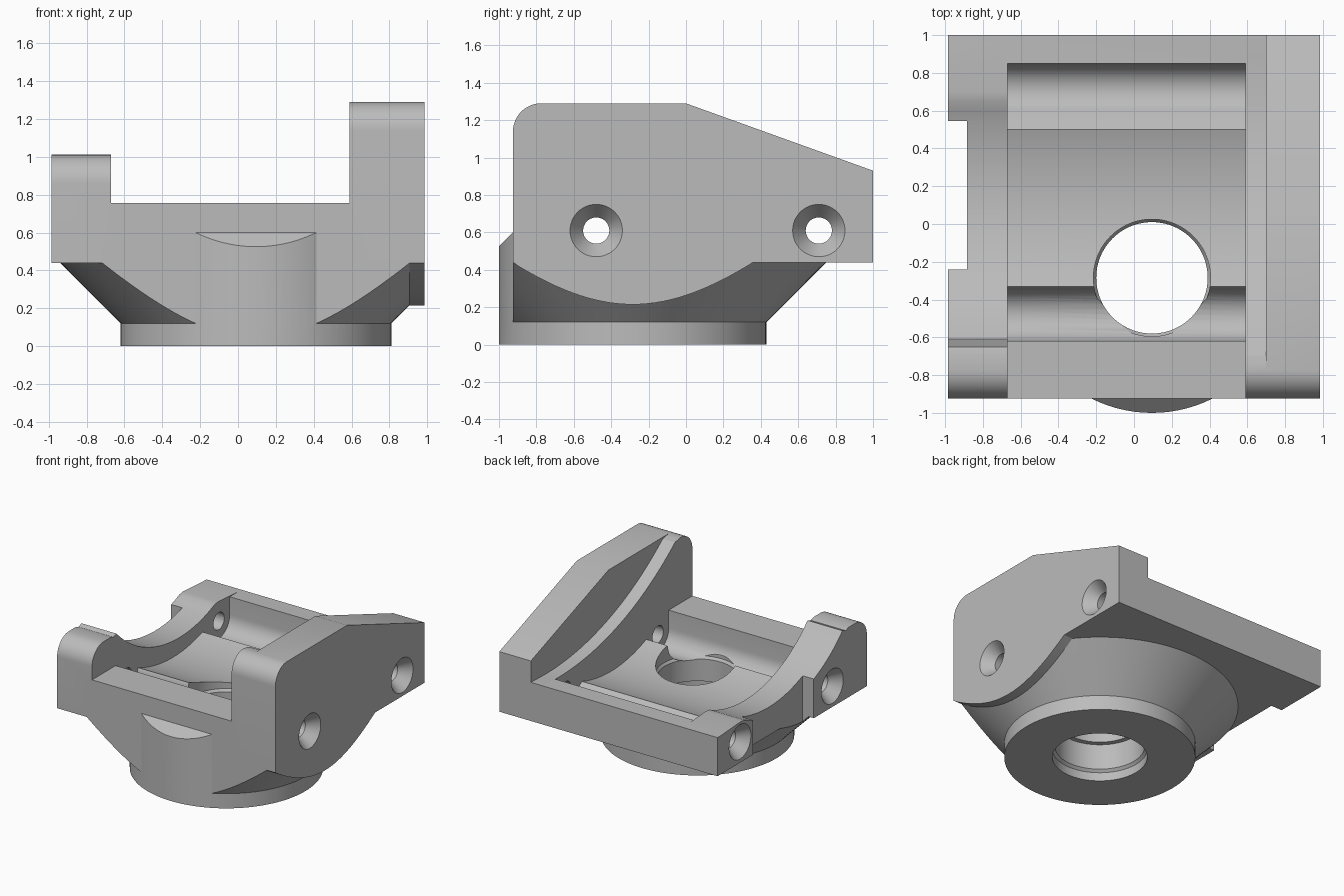
import bpy, bmesh, math
from mathutils import Matrix, Vector

cube = bpy.data.objects.get("Cube")
if cube:
    bpy.data.objects.remove(cube, do_unlink=True)

grey = bpy.data.materials.new("light grey")
grey.use_nodes = True
COLOR = (0.5, 0.5, 0.5, 1)
grey.diffuse_color = COLOR
grey.node_tree.nodes["Principled BSDF"].inputs["Base Color"].default_value = COLOR

BORE = Vector((0.095, -0.285, 0))      # axis of the round boss
FRONT, BACK, SIDE = -0.925, 1.0, 0.985
UNDER, RIM = 0.44, 0.755               # underside and rim heights
INNER_L, INNER_R = -0.67, 0.59         # inner faces of the side walls
RODS, ROD_Z, ROD_R = (-0.48, 0.71), 0.61, 0.14


def make(name, bm):
    bmesh.ops.recalc_face_normals(bm, faces=bm.faces)
    mesh = bpy.data.meshes.new(name)
    bm.to_mesh(mesh)
    bm.free()
    mesh.materials.append(grey)
    obj = bpy.data.objects.new(name, mesh)
    bpy.context.collection.objects.link(obj)
    return obj


def prism(name, x0, x1, profile):
    """Extrude a (y, z) outline along x."""
    bm = bmesh.new()
    face = bm.faces.new([bm.verts.new((x0, y, z)) for y, z in profile])
    out = bmesh.ops.extrude_face_region(bm, geom=[face])["geom"]
    verts = [g for g in out if isinstance(g, bmesh.types.BMVert)]
    bmesh.ops.translate(bm, vec=(x1 - x0, 0, 0), verts=verts)
    return make(name, bm)


def block(name, x0, x1, y0, y1, z0, z1):
    return prism(name, x0, x1, [(y0, z0), (y1, z0), (y1, z1), (y0, z1)])


def lathe(name, profile, matrix, steps=96):
    """Closed solid from rings of (radius, height)."""
    bm = bmesh.new()
    rings = []
    for r, h in profile:
        angles = [math.tau * i / steps for i in range(steps)]
        rings.append([bm.verts.new(matrix @ Vector((r * math.cos(a), r * math.sin(a), h)))
                      for a in angles])
    for a, b in zip(rings, rings[1:]):
        for i in range(steps):
            j = (i + 1) % steps
            bm.faces.new((a[i], a[j], b[j], b[i]))
    bm.faces.new(rings[0])
    bm.faces.new(rings[-1])
    return make(name, bm)


def boolean(obj, other, operation):
    mod = obj.modifiers.new(operation, "BOOLEAN")
    mod.operation, mod.solver, mod.object = operation, "EXACT", other
    bpy.context.view_layer.objects.active = obj
    bpy.ops.object.modifier_apply(modifier=mod.name)
    bpy.data.objects.remove(other, do_unlink=True)


def arc(cy, cz, r, a0, a1, n=16):
    """Points on a circle in the (y, z) plane, angles in degrees."""
    angles = [math.radians(a0 + (a1 - a0) * i / n) for i in range(n + 1)]
    return [(cy + r * math.cos(a), cz + r * math.sin(a)) for a in angles]


def sag(y0, y1, yc, low, r, n=24):
    """Concave arc with its lowest point at (yc, low)."""
    ys = [y0 + (y1 - y0) * i / n for i in range(n + 1)]
    return [(y, low + r - math.sqrt(r * r - (y - yc) ** 2)) for y in ys]


def nose(top, r=0.15):
    """Rounded upper front corner."""
    return arc(FRONT + r, top - r, r, 180, 90, 12)


foot = [(BACK, UNDER), (FRONT, UNDER)]

# Cradle floor with two rod troughs, front and back rims
fy, by = RODS
cradle = foot + [(FRONT, RIM), (fy - ROD_R, RIM)]
cradle += arc(fy, ROD_Z, ROD_R, 180, 360)
cradle += sag(fy + ROD_R + 0.01, 0.5, 0.12, 0.54, 1.2)
cradle += arc(by, ROD_Z, ROD_R, 215, 360)
cradle += [(by + ROD_R, RIM), (BACK, RIM)]
bracket = prism("bracket", INNER_L, INNER_R, cradle)

# Side walls: low saddle wall, and a tall wall with an inner ledge
low_wall = foot + nose(1.01) + [(-0.69, 1.01), (-0.65, 0.998)]
low_wall += sag(-0.61, 0.6, 0.2, 0.67, 1.13) + [(0.65, 0.765), (0.7, 0.772), (0.96, RIM), (BACK, RIM)]
ledge = foot + nose(1.29) + [(-0.74, 1.285)] + sag(-0.7, 0.95, 0.8, 0.75, 2.4) + [(BACK, RIM)]
tall_wall = foot + nose(1.29) + [(0, 1.29), (BACK, 0.93)]
boolean(bracket, prism("low_wall", -SIDE, INNER_L, low_wall), "UNION")
boolean(bracket, prism("wall_ledge", INNER_R, 0.7, ledge), "UNION")
boolean(bracket, prism("tall_wall", 0.7, SIDE, tall_wall), "UNION")

# Flared neck under the body, trimmed flush with the front and side
R0, NECK_Z, TRIM_X = 0.715, 0.12, 0.905
at_bore = Matrix.Translation(BORE)
R1 = R0 + UNDER - NECK_Z
neck = lathe("neck", [(R0, NECK_Z), (R1, UNDER)], at_bore)
boolean(neck, block("trim", -2, TRIM_X, FRONT, 2, 0, 1), "INTERSECT")
boolean(bracket, neck, "UNION")

# Skirt continuing the trimmed flare out to the tall side
off = TRIM_X - BORE.x
half = math.sqrt(R1 ** 2 - off ** 2)
skirt = []
for i in range(33):
    d = half * (i / 16 - 1)
    skirt.append((max(BORE.y + d, FRONT), NECK_Z + math.hypot(off, d) - R0))
boolean(bracket, prism("skirt", TRIM_X, SIDE, skirt), "UNION")

# Round foot ring and the bevelled lug rising up the front
boolean(bracket, lathe("foot_ring", [(R0, 0), (R0, NECK_Z)], at_bore), "UNION")
lug = lathe("lug", [(R0, 0), (R0, 0.7)], at_bore)
lug_side = [(-1.05, 0.05), (-0.8, 0.05), (-0.8, 0.6), (FRONT, 0.6), (-1.05, 0.475)]
boolean(lug, prism("lug_trim", -1, 1, lug_side), "INTERSECT")
boolean(bracket, lug, "UNION")

# Stepped bore
bore = [(0.355, -0.1), (0.355, 0.07), (0.335, 0.09), (0.335, 0.3),
        (0.295, 0.3), (0.295, 0.48), (0.31, 0.5), (0.31, 1)]
boolean(bracket, lathe("bore", bore, at_bore), "DIFFERENCE")

# Notch in the low wall
boolean(bracket, block("notch", -1.2, -0.885, -0.24, 0.545, -0.1, 2), "DIFFERENCE")

# Countersunk screw holes through both walls
screw = [(0.16, -0.02), (0.14, 0), (0.07, 0.09), (0.07, 0.6)]
for y in RODS:
    for side in (-1, 1):
        turn = Matrix.Rotation(-side * math.pi / 2, 4, "Y")
        place = Matrix.Translation((side * SIDE, y, ROD_Z)) @ turn
        boolean(bracket, lathe("screw_hole", screw, place, 48), "DIFFERENCE")

bpy.ops.object.select_all(action="DESELECT")
bracket.select_set(True)
bpy.context.view_layer.objects.active = bracket
bpy.ops.object.shade_smooth_by_angle(angle=math.radians(25))
